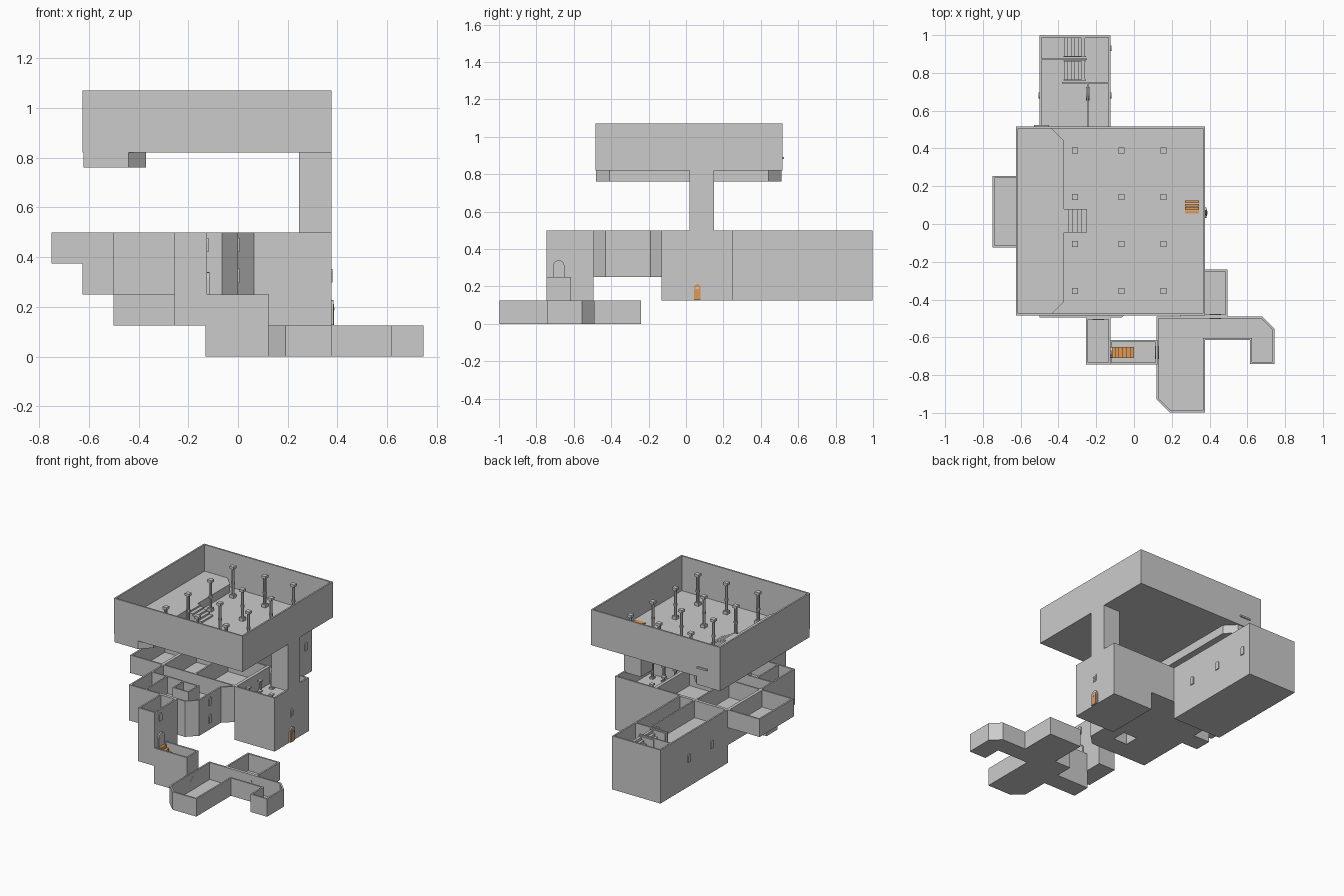
import bpy, bmesh, math

if "Cube" in bpy.data.objects:
    bpy.data.objects.remove(bpy.data.objects["Cube"])

orange = bpy.data.materials.new("orange")
orange.diffuse_color = (0.75, 0.32, 0.1, 1)
orange.use_nodes = True
orange.node_tree.nodes["Principled BSDF"].inputs["Base Color"].default_value = orange.diffuse_color


def finish(bm, name, mat=None):
    bmesh.ops.recalc_face_normals(bm, faces=bm.faces)
    me = bpy.data.meshes.new(name)
    bm.to_mesh(me)
    bm.free()
    ob = bpy.data.objects.new(name, me)
    bpy.context.collection.objects.link(ob)
    if mat:
        me.materials.append(mat)
    return ob


def extrude_poly(bm, pts, vec):
    """Close a prism from 3D outline points along vec, return the far face."""
    face = bm.faces.new([bm.verts.new(p) for p in pts])
    geo = bmesh.ops.extrude_face_region(bm, geom=[face], use_keep_orig=True)["geom"]
    bmesh.ops.translate(bm, vec=vec, verts=[g for g in geo if isinstance(g, bmesh.types.BMVert)])
    bmesh.ops.recalc_face_normals(bm, faces=bm.faces)
    return [g for g in geo if isinstance(g, bmesh.types.BMFace)][0]


def prism(name, outline, z0, z1, mat=None):
    bm = bmesh.new()
    extrude_poly(bm, [(x, y, z0) for x, y in outline], (0, 0, z1 - z0))
    return finish(bm, name, mat)


def rect(x0, x1, y0, y1):
    return [(x0, y0), (x1, y0), (x1, y1), (x0, y1)]


def box(name, x0, x1, y0, y1, z0, z1, mat=None):
    return prism(name, rect(x0, x1, y0, y1), z0, z1, mat)


def room(name, outline, z0, z1, floor, wall=0.011):
    """Open-topped room: inset the top face and sink it to the floor height."""
    bm = bmesh.new()
    top = extrude_poly(bm, [(x, y, z0) for x, y in outline], (0, 0, z1 - z0))
    bmesh.ops.inset_region(bm, faces=[top], thickness=wall, use_even_offset=True)
    geo = bmesh.ops.extrude_face_region(bm, geom=[top])["geom"]
    if top.is_valid:
        bmesh.ops.delete(bm, geom=[top], context='FACES_ONLY')
    bmesh.ops.translate(bm, vec=(0, 0, floor - z1),
                        verts=[g for g in geo if isinstance(g, bmesh.types.BMVert)])
    return finish(bm, name)


def arch(name, pos, w, h, axis='x', depth=0.006, mat=None):
    """Round-headed panel standing at pos, facing along axis."""
    r = w / 2
    prof = [(-r, 0), (r, 0)] + [(r * math.cos(a * math.pi / 8), h - r + r * math.sin(a * math.pi / 8))
                               for a in range(9)]
    x, y, z = pos
    bm = bmesh.new()
    if axis == 'x':
        extrude_poly(bm, [(x - depth / 2, y + u, z + v) for u, v in prof], (depth, 0, 0))
    else:
        extrude_poly(bm, [(x + u, y - depth / 2, z + v) for u, v in prof], (0, depth, 0))
    return finish(bm, name, mat)


def stairs(name, x_low, x_high, y0, y1, z0, z1, n=6, mat=None):
    """Solid flight climbing from x_low to x_high."""
    run, rise = (x_high - x_low) / n, (z1 - z0) / n
    prof = [(x_low, z0)]
    for i in range(n):
        prof += [(x_low + i * run, z0 + (i + 1) * rise), (x_low + (i + 1) * run, z0 + (i + 1) * rise)]
    prof.append((x_high, z0))
    bm = bmesh.new()
    extrude_poly(bm, [(x, y0, z) for x, z in prof], (0, y1 - y0, 0))
    return finish(bm, name, mat)


def column(name, x, y, z, h, r):
    """Square base and capital, octagonal shaft with a middle band."""
    for part, a, b in (("base", 0, 0.1), ("capital", 0.92, 1)):
        box(f"{name}_{part}", x - r, x + r, y - r, y + r, z + a * h, z + b * h)
    for part, k, a, b in (("shaft", 0.65, 0.1, 0.92), ("band", 0.85, 0.42, 0.48)):
        ring = [(x + r * k * math.cos(i * math.pi / 4 + 0.39), y + r * k * math.sin(i * math.pi / 4 + 0.39))
                for i in range(8)]
        prism(f"{name}_{part}", ring, z + a * h, z + b * h)


# great hall at the top, raised platform and its steps
room("great_hall", rect(-0.625, 0.375, -0.485, 0.517), 0.82, 1.07, 0.826)
prism("hall_platform", [(-0.622, -0.48), (-0.44, -0.48), (-0.37, -0.41), (-0.37, 0.44), (-0.44, 0.51),
                        (-0.622, 0.51)], 0.76, 0.884)
stairs("platform_steps", -0.25, -0.37, -0.045, 0.08, 0.826, 0.884, 5)
box("hall_vent", -0.53, -0.45, 0.512, 0.525, 0.88, 0.892)
for i, x in enumerate((-0.312, -0.065, 0.157)):
    for j, y in enumerate((-0.355, -0.107, 0.142, 0.39)):
        column(f"hall_column_{i}{j}", x, y, 0.826, 0.22, 0.016)
for i in range(4):
    y = 0.056 + i * 0.018
    box(f"hatch_step_{i}", 0.27, 0.345, y, y + 0.015, 0.826, 0.83 + i * 0.004, orange)

# stair tower and the gate room below it
room("stair_tower", rect(0.245, 0.375, 0.02, 0.15), 0.49, 0.82, 0.5)
room("gate_room", rect(0.065, 0.375, -0.13, 0.25), 0.125, 0.5, 0.38)
for i, (x, y) in enumerate(((0.13, -0.07), (0.22, -0.07), (0.31, -0.07), (0.13, 0.06), (0.13, 0.19))):
    column(f"gate_column_{i}", x, y, 0.38, 0.11, 0.014)
arch("gate_frame", (0.378, 0.06, 0.127), 0.055, 0.1, depth=0.01)
arch("gate_door", (0.381, 0.06, 0.127), 0.036, 0.085, depth=0.01, mat=orange)
box("gate_peephole", 0.384, 0.388, 0.05, 0.07, 0.187, 0.197)
arch("gate_window", (0.376, 0.06, 0.298), 0.03, 0.055)
for i in range(3):
    box(f"window_bar_{i}", 0.376, 0.381, 0.045, 0.075, 0.308 + i * 0.012, 0.311 + i * 0.012)

# middle floor with chamfered corners, pierced by a light shaft
mid = room("middle_floor", [(-0.5, -0.495), (-0.065, -0.495), (0, -0.43), (0, -0.19), (0.065, -0.13),
                            (0.065, 0.25), (-0.5, 0.25)], 0.25, 0.5, 0.38)
cutter = box("shaft_cutter", -0.24, -0.135, -0.36, -0.26, 0.1, 0.6)
mod = mid.modifiers.new("shaft", 'BOOLEAN')
mod.operation, mod.solver, mod.object = 'DIFFERENCE', 'EXACT', cutter
bpy.context.view_layer.objects.active = mid
bpy.ops.object.modifier_apply(modifier=mod.name)
bpy.data.objects.remove(cutter)
shaft = ((-0.25, -0.125, -0.37, -0.36), (-0.25, -0.125, -0.26, -0.25),
         (-0.25, -0.24, -0.36, -0.26), (-0.135, -0.125, -0.36, -0.26))
for i, s in enumerate(shaft):
    box(f"shaft_wall_{i}", *s, 0.378, 0.5)
for i, s in enumerate(((-0.49, -0.25, -0.255, -0.245), (-0.38, -0.37, -0.485, -0.255),
                       (-0.49, 0.055, -0.125, -0.115), (-0.255, -0.245, -0.115, 0.24))):
    box(f"middle_partition_{i}", *s, 0.378, 0.5)
room("west_room", rect(-0.75, -0.5, -0.125, 0.255), 0.375, 0.5, 0.381)
box("west_support", -0.625, -0.5, -0.12, 0.0, 0.25, 0.375)

# front room and stair passage down to the cellar
room("front_room", rect(-0.255, -0.125, -0.745, -0.495), 0.125, 0.5, 0.25)
room("stair_passage", rect(-0.13, 0.125, -0.745, -0.615), 0, 0.25, 0.006)
stairs("passage_stairs", 0.0, -0.118, -0.71, -0.65, 0.12, 0.245, 6, orange)
arch("front_room_door", (-0.19, -0.497, 0.38), 0.06, 0.09, 'y', 0.02)
arch("passage_upper_door", (-0.125, -0.68, 0.25), 0.06, 0.09, 'x', 0.02)

# back wing with partitions and two flights of stairs
room("back_wing", rect(-0.5, -0.125, 0.25, 0.998), 0.125, 0.5, 0.38)
for i, s in enumerate(((-0.49, -0.25, 0.867, 0.877), (-0.38, -0.135, 0.743, 0.753),
                       (-0.25, -0.24, 0.26, 0.743))):
    box(f"wing_partition_{i}", *s, 0.378, 0.5)
for i, y in enumerate((0.765, 0.89)):
    stairs(f"wing_stairs_{i}", -0.37, -0.26, y, y + 0.095, 0.38, 0.49, 6)
    for k, yr in enumerate((y - 0.006, y + 0.095)):
        box(f"wing_rail_{i}{k}", -0.372, -0.255, yr, yr + 0.006, 0.38, 0.495)
arch("wing_inner_door", (-0.245, 0.69, 0.38), 0.07, 0.1, 'x', 0.02)

# arched windows on the side walls
for i, (x, y, z) in enumerate(((-0.125, 0.43, 0.297), (-0.125, 0.68, 0.297), (-0.125, 0.93, 0.297),
                               (-0.5, 0.68, 0.297), (-0.5, 0.43, 0.297), (0, -0.31, 0.297),
                               (0, -0.31, 0.42), (-0.125, -0.685, 0.42))):
    arch(f"window_{i}", (x, y, z), 0.03, 0.058, depth=0.012)

# cellar: main chamber with hooked corridor, plus side chamber
room("cellar", [(0.12, -0.93), (0.19, -0.998), (0.375, -0.998), (0.375, -0.615), (0.615, -0.615),
                (0.615, -0.742), (0.745, -0.742), (0.745, -0.555), (0.68, -0.49), (0.12, -0.49)],
     0, 0.125, 0.006)
room("cellar_side_chamber", rect(0.245, 0.495, -0.49, -0.24), 0, 0.125, 0.006)
arch("side_chamber_door", (0.43, -0.49, 0.006), 0.06, 0.09, 'y', 0.025)
arch("passage_lower_door", (0.122, -0.68, 0.006), 0.07, 0.09, 'x', 0.02)
